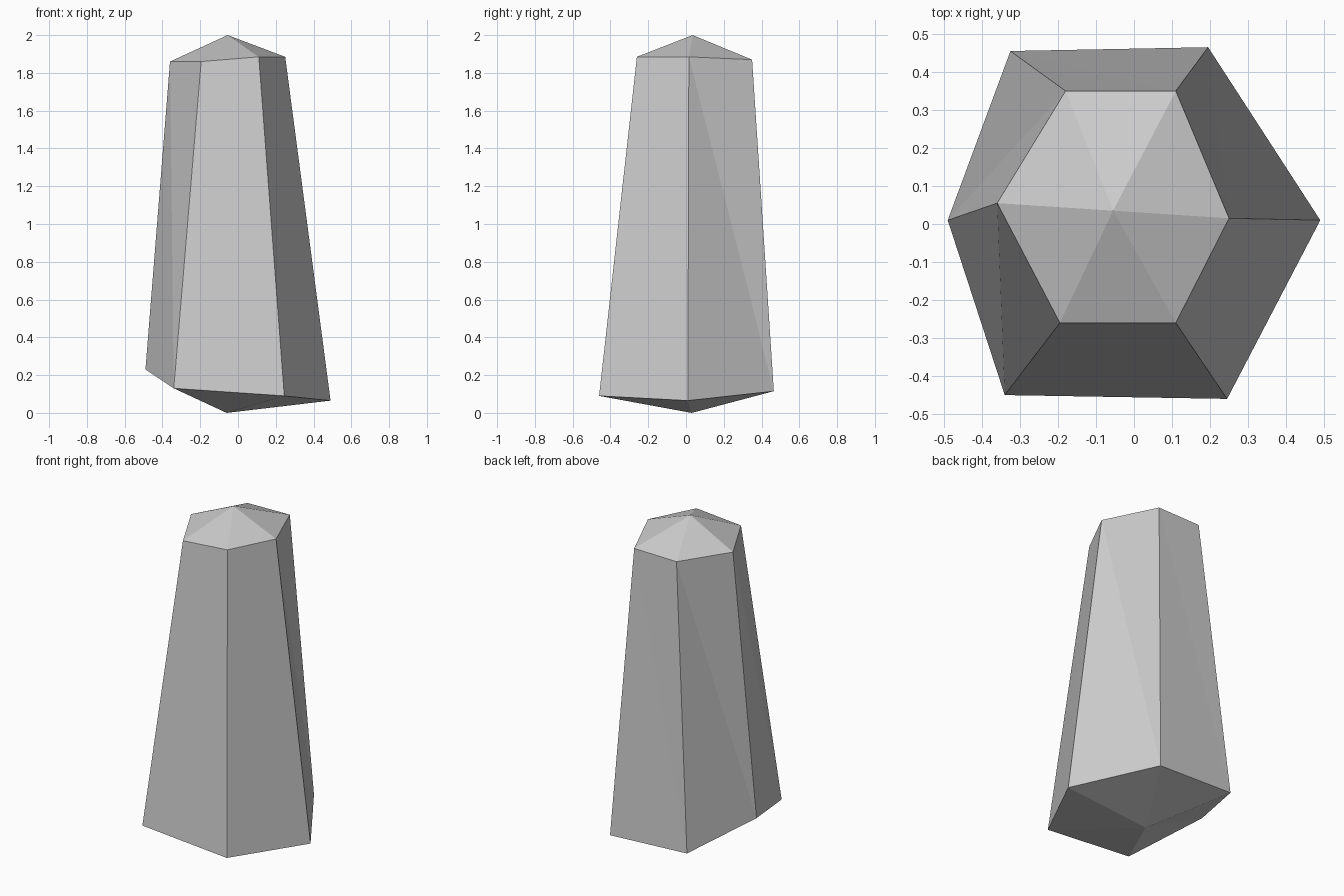
import bpy, bmesh

if "Cube" in bpy.data.objects:
    bpy.data.objects.remove(bpy.data.objects["Cube"])

# Six-sided rings, counter-clockwise from +x
lower = [(0.49, 0.01, 0.065), (0.195, 0.465, 0.115), (-0.325, 0.455, 0.137),
         (-0.49, 0.01, 0.23), (-0.34, -0.45, 0.13), (0.245, -0.46, 0.09)]
upper = [(0.25, 0.015, 1.885), (0.11, 0.35, 1.87), (-0.18, 0.35, 1.865),
         (-0.36, 0.055, 1.86), (-0.195, -0.26, 1.86), (0.11, -0.26, 1.885)]

bm = bmesh.new()
low = [bm.verts.new(p) for p in lower]
top = [bm.verts.new(p) for p in upper]
base_point = bm.verts.new((-0.06, 0.03, 0.0))
tip = bm.verts.new((-0.055, 0.035, 2.0))

# Slightly twisted sides, pointed cap and shallow pointed underside
for i in range(6):
    j = (i + 1) % 6
    bm.faces.new((low[i], low[j], top[i]))
    bm.faces.new((low[j], top[j], top[i]))
    bm.faces.new((top[i], top[j], tip))
    bm.faces.new((low[j], low[i], base_point))

mesh = bpy.data.meshes.new("stone_pillar")
bm.to_mesh(mesh)
bm.free()
pillar = bpy.data.objects.new("stone_pillar", mesh)
bpy.context.collection.objects.link(pillar)
